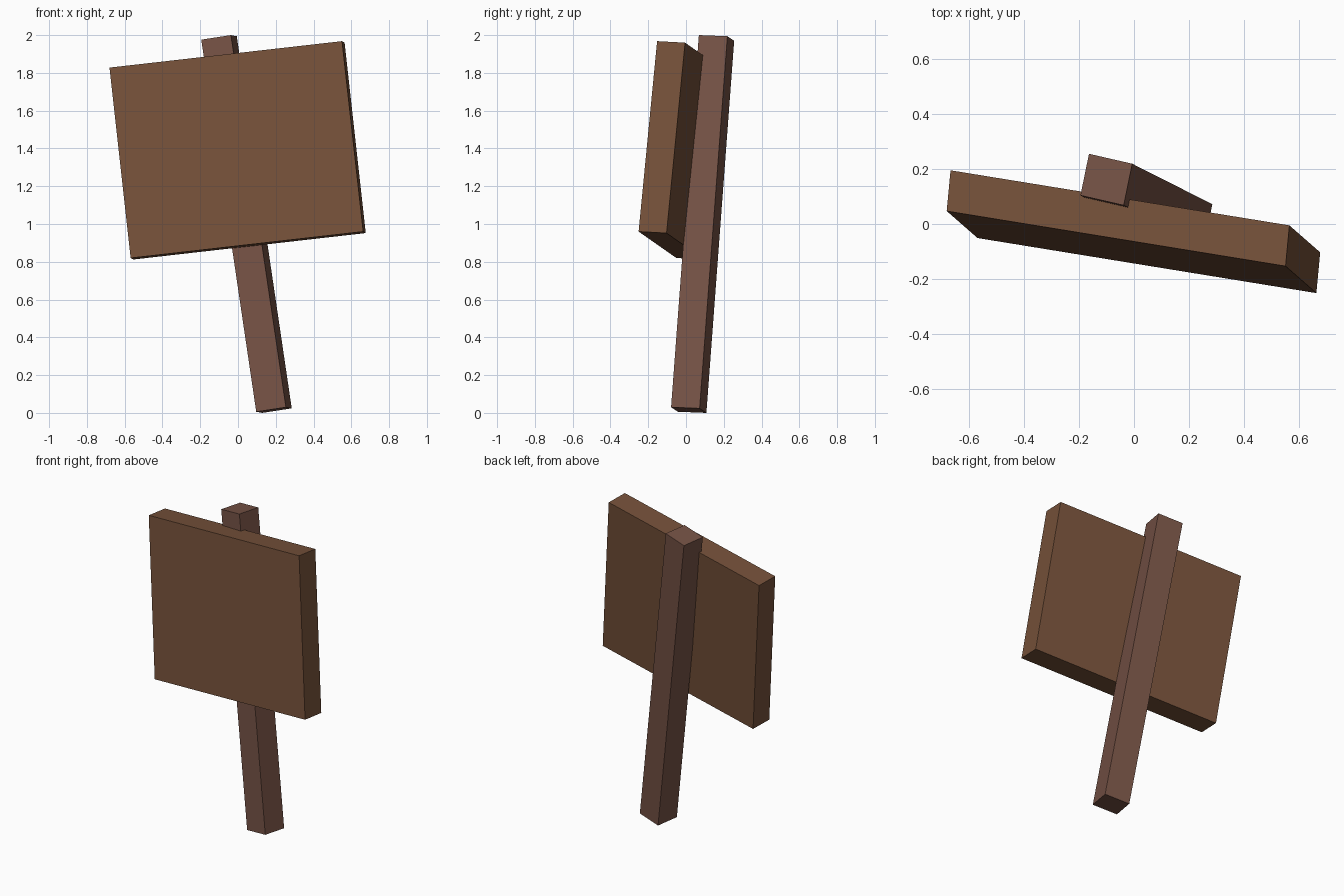
import bpy, bmesh
from mathutils import Matrix, Vector

if "Cube" in bpy.data.objects:
    bpy.data.objects.remove(bpy.data.objects["Cube"])


def slab(name, centre, width, depth, height, color):
    """Box spanned by three full edge vectors around its centre (allows lean and slight skew)."""
    m = Matrix((width, depth, height)).transposed().to_4x4()
    bm = bmesh.new()
    bmesh.ops.create_cube(bm, size=1, matrix=m)
    bmesh.ops.recalc_face_normals(bm, faces=bm.faces)
    mesh = bpy.data.meshes.new(name)
    bm.to_mesh(mesh)
    bm.free()
    mat = bpy.data.materials.new(name + "_wood")
    mat.diffuse_color = (*color, 1)
    mat.use_nodes = True
    mat.node_tree.nodes["Principled BSDF"].inputs["Base Color"].default_value = mat.diffuse_color
    mesh.materials.append(mat)
    obj = bpy.data.objects.new(name, mesh)
    obj.location = Vector(centre)
    bpy.context.collection.objects.link(obj)
    return obj


# Leaning square post
slab("post", (0.045, 0.088, 1.0),
     width=(0.157, -0.036, 0.024), depth=(0.031, 0.151, -0.006),
     height=(-0.291, 0.147, 1.97), color=(0.18, 0.085, 0.06))

# Tilted board on the front of the post
slab("sign_board", (-0.002, -0.028, 1.39),
     width=(1.231, -0.2, 0.14), depth=(0.014, 0.148, -0.008),
     height=(-0.112, 0.098, 1.008), color=(0.18, 0.083, 0.042))
